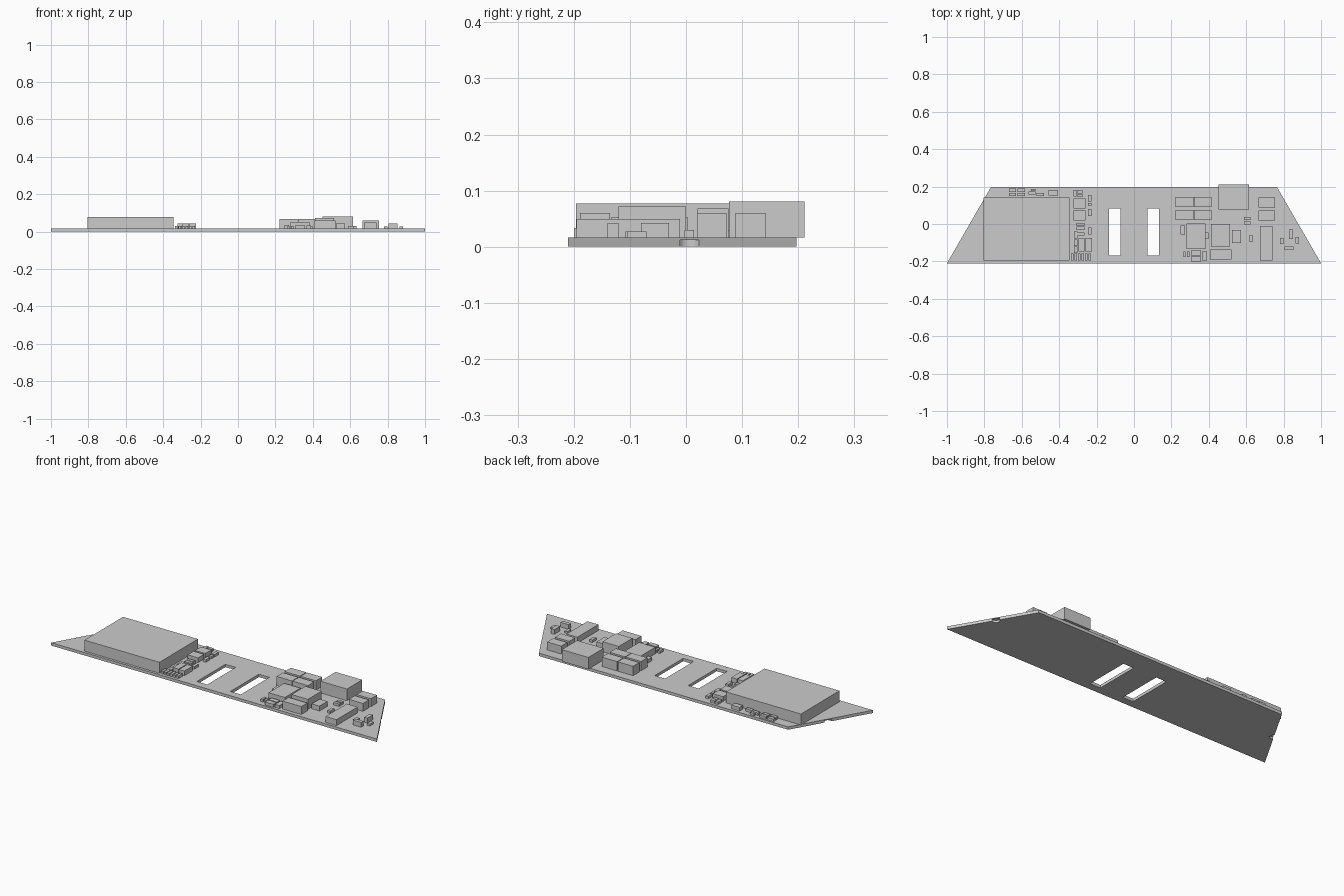
import bpy
import bmesh
from mathutils import Matrix, Vector

default_cube = bpy.data.objects.get("Cube")
if default_cube:
    bpy.data.objects.remove(default_cube, do_unlink=True)

# One neutral grey for the whole assembly
grey = bpy.data.materials.new("plain_grey")
grey.use_nodes = True
grey.diffuse_color = (0.6, 0.6, 0.6, 1)
grey.node_tree.nodes["Principled BSDF"].inputs["Base Color"].default_value = grey.diffuse_color

BOARD_TOP = 0.016
FRONT_Y, BACK_Y = -0.21, 0.197
BACK_HALF_WIDTH = 0.765


def make_object(name, bm):
    """Turn a bmesh into a linked, coloured object."""
    bmesh.ops.recalc_face_normals(bm, faces=bm.faces)
    mesh = bpy.data.meshes.new(name)
    bm.to_mesh(mesh)
    bm.free()
    mesh.materials.append(grey)
    obj = bpy.data.objects.new(name, mesh)
    bpy.context.collection.objects.link(obj)
    return obj


def block(name, x, y, width, depth, top, bottom=BOARD_TOP):
    """Box centred on x, y, standing on the board by default."""
    bm = bmesh.new()
    place = Matrix.Translation((x, y, (top + bottom) / 2))
    size = Matrix.Diagonal((width, depth, top - bottom, 1))
    bmesh.ops.create_cube(bm, size=1, matrix=place @ size)
    return make_object(name, bm)


def repeat_blocks(name, places, width, depth, top):
    """Same-sized parts at several places."""
    for number, (x, y) in enumerate(places, start=1):
        block(f"{name}_{number}", x, y, width, depth, top)


def cut(target, cutter):
    """Subtract a hidden cutter from the target."""
    modifier = target.modifiers.new(cutter.name, "BOOLEAN")
    modifier.operation = "DIFFERENCE"
    modifier.solver = "EXACT"
    modifier.object = cutter
    cutter.hide_render = True
    cutter.hide_viewport = True
    cutter.display_type = "WIRE"


# Trapezoid board
bm = bmesh.new()
outline = [(-1, FRONT_Y), (1, FRONT_Y), (BACK_HALF_WIDTH, BACK_Y), (-BACK_HALF_WIDTH, BACK_Y)]
base = bm.faces.new([bm.verts.new((x, y, 0)) for x, y in outline])
raised = bmesh.ops.extrude_face_region(bm, geom=[base])["geom"]
raised_verts = [item for item in raised if isinstance(item, bmesh.types.BMVert)]
bmesh.ops.translate(bm, vec=Vector((0, 0, BOARD_TOP)), verts=raised_verts)
board = make_object("circuit_board", bm)

# Slots through the board and blind round notches under its slanted edges
for side, label in ((-1, "right"), (1, "left")):
    slot = block(f"{label}_slot_cutter", side * 0.103, -0.043, 0.064, 0.25, 0.1, -0.1)
    cut(board, slot)
    bm = bmesh.new()
    bmesh.ops.create_cone(bm, cap_ends=True, segments=32, radius1=0.02, radius2=0.02,
                          depth=0.04, matrix=Matrix.Translation((side * 0.875, 0.006, -0.008)))
    cut(board, make_object(f"{label}_notch_cutter", bm))

# Large parts
block("large_module", -0.575, -0.027, 0.46, 0.338, 0.077)
block("edge_connector", 0.533, 0.144, 0.163, 0.134, 0.081)
block("wide_chip", 0.331, -0.065, 0.1, 0.137, 0.052)
block("tall_chip", 0.463, -0.06, 0.1, 0.12, 0.072)
block("front_chip", 0.463, -0.162, 0.115, 0.053, 0.06)
block("long_chip", 0.708, -0.103, 0.067, 0.185, 0.049)
block("side_chip", 0.548, -0.067, 0.048, 0.07, 0.043)

# Paired relays and inductors
repeat_blocks("relay", [(x, y) for x in (0.27, 0.368) for y in (0.118, 0.048)],
              0.094, 0.055, 0.068)
repeat_blocks("inductor", [(0.71, 0.115), (0.71, 0.046)], 0.087, 0.053, 0.06)

# Medium capacitors beside the large module
repeat_blocks("square_capacitor", [(-0.291, 0.11), (-0.291, 0.046)], 0.064, 0.053, 0.042)
repeat_blocks("upright_capacitor", [(-0.28, -0.11), (-0.242, -0.112)], 0.033, 0.072, 0.042)
block("back_capacitor", -0.432, 0.168, 0.05, 0.029, 0.036)

# Row of small parts along the back edge
repeat_blocks("back_resistor",
              [(x, y) for x in (-0.65, -0.603) for y in (0.18, 0.157)]
              + [(-0.545, 0.165), (-0.502, 0.158)],
              0.039, 0.017, 0.03)
block("back_chip_resistor", -0.538, 0.182, 0.025, 0.012, 0.03)

# Column of small parts beside the large module
repeat_blocks("column_resistor", [(-0.287, -0.002), (-0.287, -0.023), (-0.287, -0.053)],
              0.043, 0.017, 0.03)
repeat_blocks("corner_resistor", [(-0.289, 0.172), (-0.289, 0.152)], 0.027, 0.017, 0.03)
repeat_blocks("column_diode",
              [(-0.316, 0.165), (-0.311, -0.059), (-0.311, -0.1), (-0.311, -0.137),
               (-0.237, 0.137), (-0.237, 0.062), (-0.237, -0.038)],
              0.017, 0.036, 0.03)
block("column_chip", -0.237, 0.104, 0.017, 0.017, 0.03)
repeat_blocks("front_diode", [(-0.331 + i * 0.0188, -0.176) for i in range(6)],
              0.014, 0.036, 0.03)

# Small parts around the chips
block("relay_diode", 0.26, -0.032, 0.024, 0.048, 0.035)
block("chip_diode", 0.39, -0.063, 0.019, 0.035, 0.03)
repeat_blocks("small_diode", [(0.27, -0.162), (0.29, -0.162)], 0.013, 0.03, 0.03)
repeat_blocks("front_resistor", [(0.331, -0.155), (0.331, -0.187)], 0.052, 0.026, 0.033)
block("front_capacitor", 0.377, -0.171, 0.027, 0.048, 0.033)
repeat_blocks("middle_resistor", [(0.605, 0.03), (0.605, 0.006)], 0.034, 0.017, 0.03)
block("middle_diode", 0.625, -0.078, 0.016, 0.037, 0.03)

# Small parts near the slanted left edge
block("edge_capacitor", 0.84, -0.055, 0.021, 0.05, 0.042)
block("edge_resistor", 0.829, -0.13, 0.05, 0.02, 0.042)
repeat_blocks("edge_diode", [(0.789, -0.091), (0.873, -0.087)], 0.018, 0.034, 0.027)
